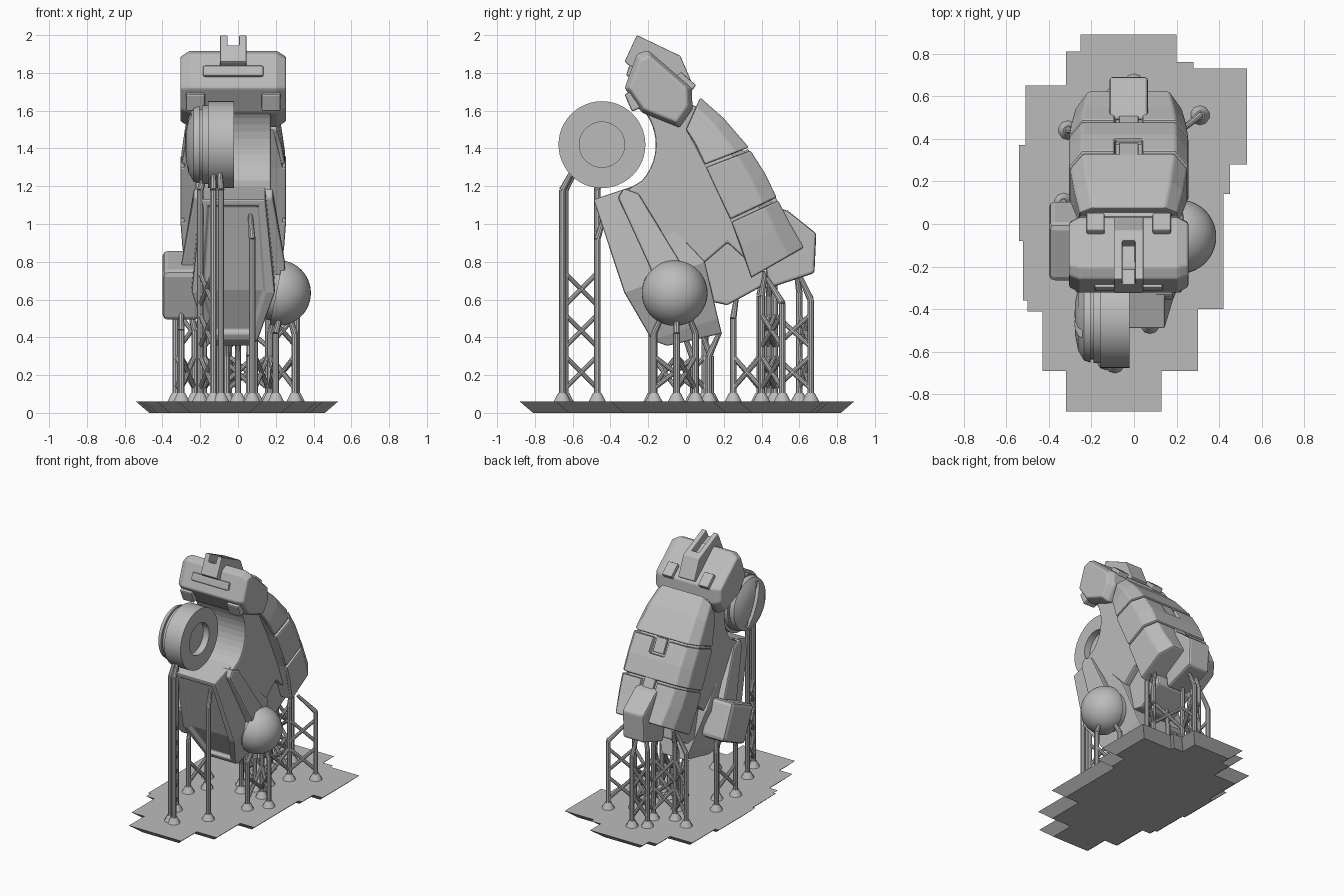
import bpy, bmesh, math
from mathutils import Vector, Matrix

if "Cube" in bpy.data.objects:
    bpy.data.objects.remove(bpy.data.objects["Cube"], do_unlink=True)

grey = bpy.data.materials.new("plain_grey")
grey.use_nodes = True
grey.diffuse_color = (0.5, 0.5, 0.5, 1)
grey.node_tree.nodes["Principled BSDF"].inputs["Base Color"].default_value = grey.diffuse_color

MID = -0.025          # centre plane of the body
TILT = math.radians(24)


def finish(name, bm, bevel=0.0, smooth=False):
    bmesh.ops.recalc_face_normals(bm, faces=bm.faces)
    mesh = bpy.data.meshes.new(name)
    bm.to_mesh(mesh)
    bm.free()
    mesh.materials.append(grey)
    obj = bpy.data.objects.new(name, mesh)
    bpy.context.collection.objects.link(obj)
    if smooth:
        bpy.ops.object.select_all(action="DESELECT")
        obj.select_set(True)
        bpy.context.view_layer.objects.active = obj
        bpy.ops.object.shade_smooth_by_angle(angle=math.radians(35))
    if bevel:
        round_edges(obj, bevel)
    return obj


def round_edges(obj, width):
    mod = obj.modifiers.new("rounded_edges", "BEVEL")
    mod.width, mod.segments, mod.limit_method = width, 2, "ANGLE"
    mod.angle_limit = math.radians(30)


def loft_mesh(rings):
    """Skin closed rings of points and cap both ends."""
    bm = bmesh.new()
    loops = [[bm.verts.new(p) for p in ring] for ring in rings]
    n = len(loops[0])
    for a, b in zip(loops, loops[1:]):
        for i in range(n):
            j = (i + 1) % n
            bm.faces.new((a[i], a[j], b[j], b[i]))
    bm.faces.new(loops[0])
    bm.faces.new(loops[-1])
    return bm


def prism(name, profile, half, bevel=0.012, mid=MID, taper=1.0, lip=0.0):
    """Side profile pushed across x, with its two ends optionally shrunk."""
    cy = sum(p[0] for p in profile) / len(profile)
    cz = sum(p[1] for p in profile) / len(profile)
    steps = [(-half, taper), (half, taper)]
    if lip:
        steps[1:1] = [(-half + lip, 1), (half - lip, 1)]
    rings = [[(mid + x, cy + (y - cy) * s, cz + (z - cz) * s) for y, z in profile]
             for x, s in steps]
    return finish(name, loft_mesh(rings), bevel)


def block(name, centre, size, angle=0.0, bevel=0.01):
    bm = bmesh.new()
    turn = Matrix.Translation(centre) @ Matrix.Rotation(angle, 4, "X")
    bmesh.ops.create_cube(bm, size=1, matrix=turn @ Matrix.Diagonal((*size, 1)))
    return finish(name, bm, bevel)


def carve(obj, cutter):
    mod = obj.modifiers.new("cut", "BOOLEAN")
    mod.operation, mod.object, mod.solver = "DIFFERENCE", cutter, "EXACT"
    cutter.hide_render = True
    bpy.context.view_layer.objects.active = obj
    bpy.ops.object.modifier_apply(modifier=mod.name)
    bpy.data.objects.remove(cutter, do_unlink=True)


# Base plate: stepped outline, undercut edge
right_top = [(0.2, 0.89), (0.28, 0.76), (0.53, 0.73), (0.45, 0.28), (0.42, 0.14),
             (0.3, -0.4), (0.13, -0.69)]
left_up = [(-0.32, -0.88), (-0.43, -0.69), (-0.5, -0.41), (-0.52, -0.36),
           (-0.54, -0.08), (-0.51, 0.37), (-0.32, 0.65), (-0.25, 0.81)]
outline = []
for k, (x, y) in enumerate(right_top):
    outline += [(x, y), (x, right_top[k + 1][1] if k < len(right_top) - 1 else -0.88)]
for k, (x, y) in enumerate(left_up):
    outline += [(x, y), (x, left_up[k + 1][1] if k < len(left_up) - 1 else 0.89)]
inner = []
for k, p in enumerate(outline):
    a, b, c = Vector(outline[k - 1]), Vector(p), Vector(outline[(k + 1) % len(outline)])
    d, e = (b - a).normalized(), (c - b).normalized()
    inner.append(b + 0.07 * (Vector((d.y, -d.x)) + Vector((e.y, -e.x))))
finish("base_plate", loft_mesh([[(x, y, 0) for x, y in inner],
                                [(x, y, 0.06) for x, y in outline]]))

# Torso with a hollow that follows the wheel
hollow = [(-0.445 + 0.285 * math.cos(math.radians(t)), 1.42 + 0.285 * math.sin(math.radians(t)))
          for t in range(38, -50, -8)]
prism("torso", [(-0.2, 1.72)] + hollow + [(-0.33, 1.17), (-0.05, 0.6), (0.08, 0.78),
      (0.22, 0.9), (0.33, 0.8), (0.1, 1.4), (0.06, 1.62)], 0.2)
prism("hip_block", [(0.02, 0.85), (0.2, 0.97), (0.4, 0.8), (0.42, 0.68),
                    (0.22, 0.57), (0.08, 0.6)], 0.15)

# Front guard with a sunken panel
levels = [((-0.49, 1.13), (-0.28, 1.2), 0.17), ((-0.325, 0.635), (0.1, 0.8), 0.22),
          ((-0.18, 0.385), (0.17, 0.5), 0.13), ((-0.1, 0.355), (0.19, 0.42), 0.1)]
bm = loft_mesh([[(MID - h, *f), (MID + h, *f), (MID + h, *b), (MID - h, *b)]
                for f, b, h in levels])
bmesh.ops.recalc_face_normals(bm, faces=bm.faces)
fronts = [f for f in bm.faces if f.normal.y < -0.7]
bmesh.ops.inset_region(bm, faces=fronts, thickness=0.05, depth=0)
bmesh.ops.inset_region(bm, faces=fronts, thickness=0.012, depth=-0.025)
finish("front_guard", bm, 0.008)


# Back shell: three chamfered plates over a core
def shell_ring(inside, outside, half, chamfer=0.06):
    a, b = Vector(inside), Vector(outside)
    m = a.lerp(b, 0.7)
    return [(MID - half, *a), (MID - half, *m), (MID - half + chamfer, *b),
            (MID + half - chamfer, *b), (MID + half, *m), (MID + half, *a)]


stations = [[((0.0, 1.5), (0.075, 1.67), 0.23), ((0.05, 1.42), (0.2, 1.56), 0.255),
             ((0.1, 1.315), (0.333, 1.405), 0.275)],
            [((0.105, 1.3), (0.341, 1.39), 0.28), ((0.17, 1.16), (0.42, 1.265), 0.28),
             ((0.235, 1.025), (0.48, 1.14), 0.28)],
            [((0.24, 1.01), (0.488, 1.125), 0.28), ((0.29, 0.88), (0.55, 1.005), 0.27),
             ((0.345, 0.715), (0.625, 0.875), 0.25)]]
names = ["upper_back_plate", "middle_back_plate", "lower_back_plate"]
plates = [finish(n, loft_mesh([shell_ring(*s) for s in row]))
          for n, row in zip(names, stations)]
core = [shell_ring(i, Vector(i).lerp(Vector(o), 0.88), h - 0.02)
        for row in stations for i, o, h in (row[0], row[-1])]
finish("shell_core", loft_mesh(core[:1] + core[2:3] + core[4:]))
# Interlocking notches across the seams
for k, spot in enumerate([(0.37, 1.345), (0.515, 1.09)]):
    carve(plates[k + 1], block("notch_cutter", (MID, *spot), (0.13, 0.06, 0.12), TILT + 0.08, 0))
    block("notch_tab", (MID, spot[0] - 0.033, spot[1] - 0.005), (0.09, 0.04, 0.11), TILT + 0.08, 0.004)
for plate in plates:
    round_edges(plate, 0.01)

# Tail block
prism("tail_block", [(0.49, 1.085), (0.54, 1.07), (0.69, 0.95), (0.68, 0.74),
                     (0.44, 0.66), (0.4, 0.9)], 0.09, 0.014)

# Head, visor, neck collar, pads and crest
prism("head", [(-0.325, 1.72), (-0.26, 1.9), (-0.2, 1.92), (0.03, 1.72), (0.035, 1.61),
               (-0.035, 1.51), (-0.235, 1.59)], 0.28, 0.01, taper=0.85, lip=0.05)
block("visor", (MID, -0.285, 1.805), (0.32, 0.05, 0.06), -0.3)
for side in (-1, 1):
    block("cheek_guard", (MID + side * 0.2, -0.26, 1.66), (0.1, 0.1, 0.1), 0.4)
    block("head_pad", (MID + side * 0.155, 0.0, 1.755), (0.085, 0.11, 0.04), math.radians(-41), 0.008)
crest = prism("crest", [(-0.325, 1.86), (-0.26, 2.0), (-0.03, 1.89), (0.035, 1.74),
                        (-0.05, 1.7), (-0.2, 1.75)], 0.07, 0)
carve(crest, block("slot_cutter", (MID, -0.21, 1.985), (0.06, 0.3, 0.13), math.radians(-25), 0))
round_edges(crest, 0.006)

# Arms: one on each side, flaring outwards downwards
for side in (-1, 1):
    rings = []
    for off, top, low in ((0.0, 0.12, 0.12), (1.0, 0.21, 0.275)):
        rings.append([(MID + side * w, y, z) for w, y, z in (
            (top, -0.36, 1.14), (top, -0.33, 1.19), (top, -0.25, 1.16), (low, 0.0, 0.75),
            (low, -0.03, 0.62), (low, -0.13, 0.62), (low, -0.2, 0.79))])
    finish("right_arm" if side < 0 else "left_arm", loft_mesh(rings), 0.012)

# Hand block on one side
block("hand_block", (-0.3, -0.08, 0.675), (0.2, 0.3, 0.29), TILT, 0.03)

# Dome on the other side
bm = bmesh.new()
hub = Vector((0.212, -0.06, 0.635))
lean = Vector((-0.97, 0, 0.2)).normalized()
bmesh.ops.create_uvsphere(bm, u_segments=40, v_segments=24, radius=0.174,
                          matrix=Matrix.Translation(hub))
cut = bmesh.ops.bisect_plane(bm, geom=bm.verts[:] + bm.edges[:] + bm.faces[:],
                             plane_co=hub + lean * 0.01, plane_no=lean, clear_outer=True)
bmesh.ops.contextual_create(bm, geom=[g for g in cut["geom_cut"] if isinstance(g, bmesh.types.BMEdge)])
finish("dome", bm, 0, True)
bm = bmesh.new()
bmesh.ops.create_cone(bm, cap_ends=True, segments=40, radius1=0.15, radius2=0.15, depth=0.06,
                      matrix=Matrix.Translation(hub + lean * 0.035) @ lean.to_track_quat("Z", "Y").to_matrix().to_4x4())
finish("dome_collar", bm, 0, True)

# Wheel turned about the x axis, with a slotted cap
section = [(-0.07, 0.001), (-0.07, 0.12), (-0.02, 0.12), (-0.02, 0.23), (-0.16, 0.23),
           (-0.16, 0.208), (-0.19, 0.208), (-0.19, 0.19), (-0.205, 0.19), (-0.205, 0.205),
           (-0.235, 0.195), (-0.262, 0.15), (-0.276, 0.08), (-0.28, 0.001)]
turns = [2 * math.pi * k / 48 for k in range(48)]
wheel = finish("wheel", loft_mesh([[(x, -0.445 + r * math.cos(t), 1.42 + r * math.sin(t))
                                    for t in turns] for x, r in section]), 0, True)
carve(wheel, block("cap_cutter", (-0.28, -0.445, 1.42), (0.07, 0.04, 0.5), TILT, 0))

# Support posts: foot, shaft, slanted tip, and cross braces between neighbours
bm = bmesh.new()


def rod(p, q, r1=0.018, r2=None):
    p, q = Vector(p), Vector(q)
    spin = (q - p).to_track_quat("Z", "Y").to_matrix().to_4x4()
    bmesh.ops.create_cone(bm, cap_ends=True, segments=10, radius1=r1, radius2=r2 or r1,
                          depth=(q - p).length, matrix=Matrix.Translation((p + q) / 2) @ spin)


# x, y, shaft height, slant of the tip along x and y
posts = [(-0.09, -0.655, 1.18, -0.01, 0.07), (-0.13, -0.64, 1.18, 0, 0.07),
         (-0.2, -0.47, 1.18, 0.04, 0.02), (0.075, -0.47, 0.92, -0.01, 0.04),
         (-0.3, -0.18, 0.44, 0, 0.02), (-0.23, -0.05, 0.44, -0.03, 0), (-0.33, 0.1, 0.5, 0.03, -0.05),
         (0.2, -0.17, 0.42, 0.03, 0.06), (0.3, -0.05, 0.42, -0.04, 0), (0.17, 0.05, 0.42, 0.04, -0.05),
         (0.0, 0.04, 0.28, 0, -0.05), (-0.06, 0.13, 0.3, 0, -0.05), (0.06, 0.12, 0.3, 0, 0.06),
         (-0.1, 0.25, 0.5, 0.03, 0.02), (0.09, 0.25, 0.5, -0.03, 0.02),
         (-0.31, 0.44, 0.62, 0.08, 0), (0.31, 0.51, 0.58, -0.1, -0.08), (-0.18, 0.39, 0.62, 0, 0.02),
         (0.16, 0.4, 0.62, 0, 0.02), (-0.05, 0.47, 0.6, 0, 0), (0.0, 0.66, 0.6, 0, -0.06),
         (-0.09, 0.6, 0.64, 0.03, -0.02)]
for x, y, top, dx, dy in posts:
    rod((x, y, 0.055), (x, y, 0.105), 0.048, 0.022)
    rod((x, y, 0.06), (x, y, top))
    rod((x, y, top), (x + dx, y + dy, top + 0.13), 0.018, 0.012)
for i, j in [(1, 2), (4, 5), (7, 9), (8, 9), (13, 14), (13, 17), (14, 18), (15, 17),
             (16, 18), (17, 19), (18, 19), (19, 20), (20, 21), (5, 6)]:
    a, b = posts[i], posts[j]
    limit = min(a[2], b[2], 0.85)
    z = 0.13
    while z + 0.17 < limit:
        rod((a[0], a[1], z), (b[0], b[1], z + 0.17), 0.013)
        rod((b[0], b[1], z), (a[0], a[1], z + 0.17), 0.013)
        z += 0.22
finish("support_posts", bm, 0, True)
